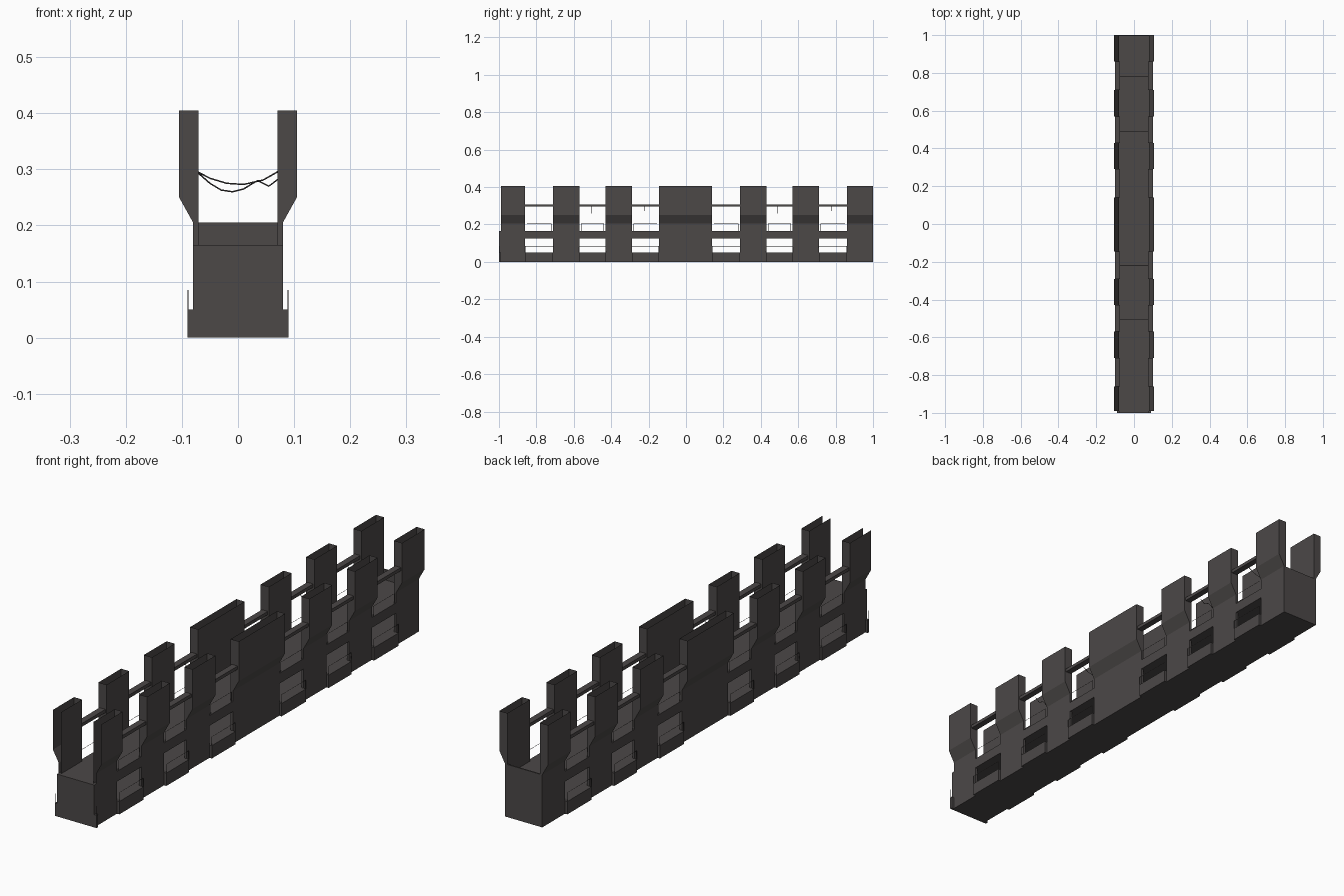
import bpy, bmesh, math

if "Cube" in bpy.data.objects:
    bpy.data.objects.remove(bpy.data.objects["Cube"])

mat = bpy.data.materials.new("dark_warm_grey")
mat.diffuse_color = (0.072, 0.065, 0.064, 1)
mat.use_nodes = True
mat.node_tree.nodes["Principled BSDF"].inputs["Base Color"].default_value = mat.diffuse_color


def make(name, bm):
    me = bpy.data.meshes.new(name)
    bm.to_mesh(me)
    bm.free()
    ob = bpy.data.objects.new(name, me)
    bpy.context.collection.objects.link(ob)
    me.materials.append(mat)
    return ob


def box(name, x0, x1, y0, y1, z0, z1):
    bm = bmesh.new()
    bmesh.ops.create_cube(bm, size=1)
    for v in bm.verts:
        v.co.x = x0 if v.co.x < 0 else x1
        v.co.y = y0 if v.co.y < 0 else y1
        v.co.z = z0 if v.co.z < 0 else z1
    return make(name, bm)


def pair(name, x0, x1, *rest):
    box(name + "_right", x0, x1, *rest)
    box(name + "_left", -x1, -x0, *rest)


def pillar(name, s, y0, y1, open_front):
    # hollow wall tower, flared outward, open at the top
    prof = [(0.07, 0), (0.08, 0), (0.08, 0.205), (0.105, 0.25),
            (0.105, 0.405), (0.07, 0.405)]
    bm = bmesh.new()
    a = [bm.verts.new((s * x, y0, z)) for x, z in prof]
    b = [bm.verts.new((s * x, y1, z)) for x, z in prof]
    n = len(prof)
    for i in range(n):
        if i != 4:  # top left open
            j = (i + 1) % n
            bm.faces.new((a[i], a[j], b[j], b[i]))
    if not open_front:
        bm.faces.new(a)
    bm.faces.new(b)
    # orient faces outward from the prism
    cx, cy, cz = s * 0.0865, (y0 + y1) / 2, 0.22
    bm.normal_update()
    for f in bm.faces:
        c = f.calc_center_median()
        ref = cx if c.z > 0.22 else s * 0.075
        d = (c.x - ref) * f.normal.x + (c.y - cy) * f.normal.y + (c.z - cz) * f.normal.z * 0.05
        if d < 0:
            f.normal_flip()
    make(name, bm)


def wire(name, pts, r):
    cu = bpy.data.curves.new(name, 'CURVE')
    cu.dimensions = '3D'
    cu.bevel_depth = r
    cu.bevel_resolution = 0
    cu.materials.append(mat)
    sp = cu.splines.new('POLY')
    sp.points.add(len(pts) - 1)
    for p, c in zip(sp.points, pts):
        p.co = (*c, 1)
    ob = bpy.data.objects.new(name, cu)
    bpy.context.collection.objects.link(ob)


# Wall towers along both sides
spans = [(-0.99, -0.86), (-0.71, -0.57), (-0.43, -0.29), (-0.145, 0.14),
         (0.29, 0.43), (0.57, 0.71), (0.86, 1.0)]
for i, (y0, y1) in enumerate(spans):
    for s, side in ((1, "right"), (-1, "left")):
        pillar(f"tower_{side}_{i}", s, y0, y1, i == 0)

# Lower floor, walkway deck and end walls
box("base_floor", -0.08, 0.08, -1, 1, 0, 0.05)
box("walkway_deck", -0.079, 0.079, -0.999, 0.999, 0.125, 0.165)
box("front_wall", -0.08, 0.08, -1, -0.99, 0, 0.165)
box("back_wall", -0.08, 0.08, 0.995, 1, 0, 0.205)
pair("front_sill", 0.079, 0.09, -1, -0.99, 0, 0.05)

# Parts filling each gap: sill, beam, top rail and wire railings
gaps = [(spans[i][1], spans[i + 1][0]) for i in range(len(spans) - 1)]
for i, (y0, y1) in enumerate(gaps):
    pair(f"sill_{i}", 0.079, 0.09, y0, y1, 0, 0.05)
    pair(f"beam_{i}", 0.07, 0.08, y0, y1, 0.125, 0.165)
    pair(f"top_rail_{i}", 0.075, 0.1, y0, y1, 0.295, 0.308)
    for s in (1, -1):
        x = s * 0.0785
        a, b = y0 + 0.01, y1 - 0.01
        wire(f"upper_railing_{i}", [(x, a, 0.165), (x, a, 0.204), (x, b, 0.204), (x, b, 0.165)], 0.001)
        x = s * 0.089
        wire(f"lower_railing_{i}", [(x, y0, 0.05), (x, y0, 0.084), (x, y1, 0.084), (x, y1, 0.05)], 0.001)
for s in (1, -1):
    wire("front_railing", [(s * 0.089, -0.998, 0.05), (s * 0.089, -0.998, 0.085)], 0.001)

# Sagging cables strung over the walkway
sag_deep = [(-0.075, 0.297), (-0.05, 0.275), (-0.03, 0.263), (-0.01, 0.26), (0.01, 0.265),
            (0.035, 0.28), (0.055, 0.27), (0.075, 0.285)]
sag_soft = [(-0.075, 0.297), (-0.05, 0.284), (-0.02, 0.275), (0.01, 0.273), (0.045, 0.281), (0.075, 0.298)]
for y, pts in ((-0.505, sag_deep), (0.49, sag_deep), (-0.22, sag_soft), (0.78, sag_soft)):
    wire("hanging_cable", [(x, y, z) for x, z in pts], 0.0013)
